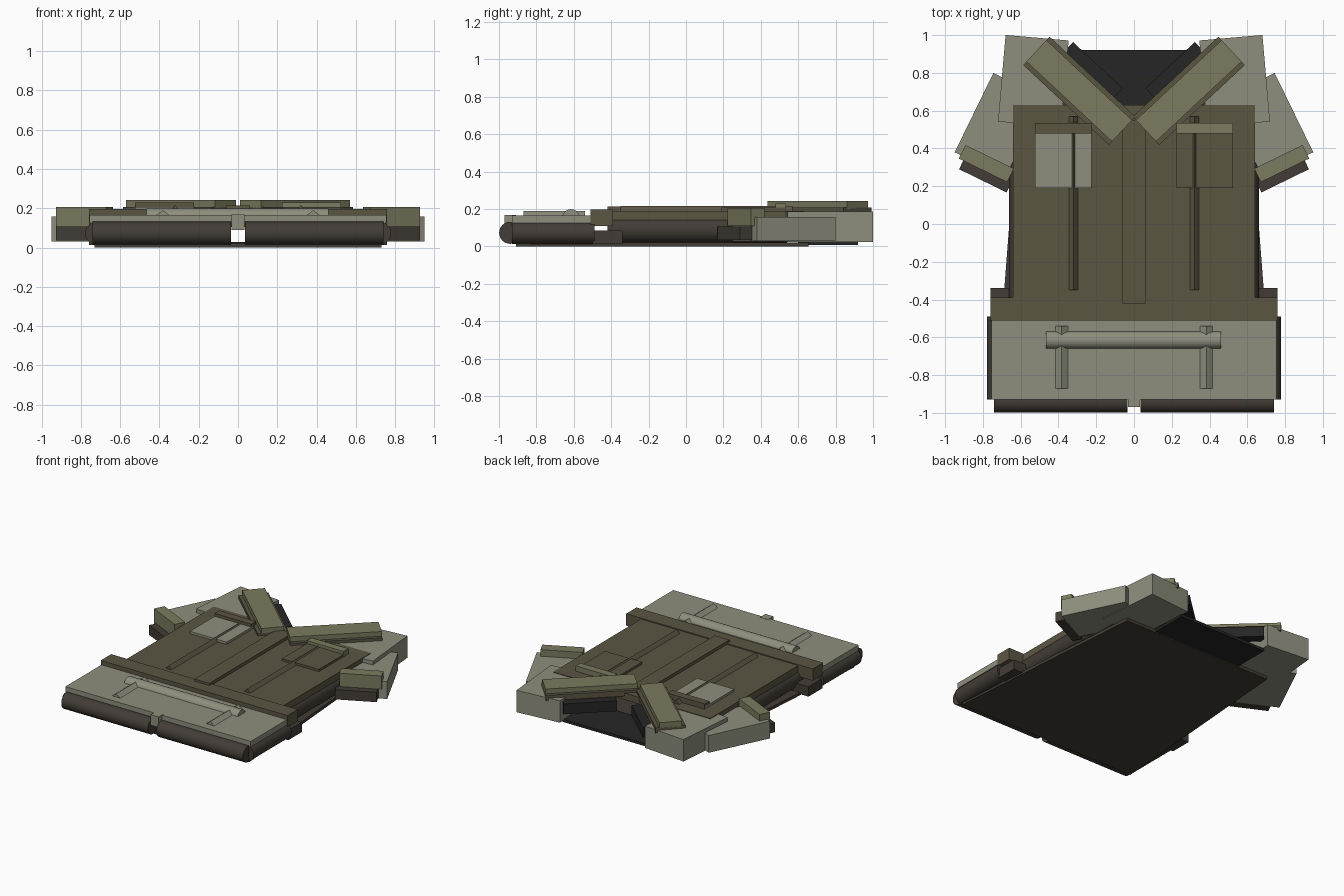
import bpy, bmesh, math
from mathutils import Vector

if "Cube" in bpy.data.objects:
    bpy.data.objects.remove(bpy.data.objects["Cube"])


def material(name, rgb):
    m = bpy.data.materials.new(name)
    m.diffuse_color = (*rgb, 1)
    m.use_nodes = True
    m.node_tree.nodes["Principled BSDF"].inputs["Base Color"].default_value = m.diffuse_color
    return m


LIGHT = material("sage", (0.27, 0.275, 0.205))
BROWN = material("brown", (0.105, 0.092, 0.055))
OLIVE = material("olive", (0.2, 0.198, 0.115))
DARK = material("dark_brown", (0.055, 0.046, 0.037))
BLACK = material("charcoal", (0.019, 0.019, 0.019))


def finish(bm, name, mat):
    bmesh.ops.recalc_face_normals(bm, faces=bm.faces)
    me = bpy.data.meshes.new(name)
    bm.to_mesh(me)
    bm.free()
    ob = bpy.data.objects.new(name, me)
    bpy.context.collection.objects.link(ob)
    me.materials.append(mat)
    return ob


def prism(name, points, depth, mat):
    """Extrude a closed profile of 3D points along a vector."""
    bm = bmesh.new()
    face = bm.faces.new([bm.verts.new(p) for p in points])
    ext = bmesh.ops.extrude_face_region(bm, geom=[face])
    verts = [v for v in ext["geom"] if isinstance(v, bmesh.types.BMVert)]
    bmesh.ops.translate(bm, verts=verts, vec=Vector(depth))
    # the start face survives extrusion unless it was removed, so close only open ends
    loops = [e for e in bm.edges if e.is_boundary]
    if loops:
        bmesh.ops.holes_fill(bm, edges=loops)
    return finish(bm, name, mat)


def slab(name, cx, cy, sx, sy, z0, z1, mat, angle=0):
    """Flat cloth block, turned about z by angle degrees."""
    a = math.radians(angle)
    c, s = math.cos(a), math.sin(a)
    pts = [(cx + x * c - y * s, cy + x * s + y * c, z0)
           for x, y in ((-sx / 2, -sy / 2), (sx / 2, -sy / 2), (sx / 2, sy / 2), (-sx / 2, sy / 2))]
    return prism(name, pts, (0, 0, z1 - z0), mat)


def roll(name, start, end, radius, mat):
    """Smooth cylinder between two points."""
    start, end = Vector(start), Vector(end)
    d = end - start
    bpy.ops.mesh.primitive_cylinder_add(vertices=32, radius=radius, depth=d.length,
                                        location=(start + end) / 2,
                                        rotation=d.to_track_quat('Z', 'Y').to_euler())
    ob = bpy.context.object
    ob.name = name
    ob.data.materials.append(mat)
    bpy.ops.object.shade_smooth_by_angle(angle=math.radians(40))


def crease(name, x, y0, y1, z0, z1, w, mat):
    prism(name, [(x - w, y0, z0), (x + w, y0, z0), (x, y0, z1)], (0, y1 - y0, 0), mat)


# back panel, slightly tapered, and inner neck lining
prism("back_panel", [(-0.73, -0.91, 0), (0.73, -0.91, 0), (0.61, 0.655, 0), (-0.61, 0.655, 0)],
      (0, 0, 0.022), DARK)
slab("neck_lining", 0, 0.76, 0.72, 0.32, 0.008, 0.028, BLACK)

# front body, belt, lower skirt panel
slab("front_body", 0, 0.085, 1.28, 1.09, 0.14, 0.19, BROWN)
slab("waist_band", 0, -0.45, 1.52, 0.12, 0.11, 0.197, BROWN)
slab("hem_panel", 0, -0.715, 1.51, 0.43, 0.125, 0.166, LIGHT)
slab("hem_tab", 0, -0.94, 0.066, 0.06, 0.09, 0.168, LIGHT)
slab("placket", 0, 0.065, 0.12, 0.97, 0.185, 0.213, BROWN)
roll("hem_fold", (-0.465, -0.615, 0.152), (0.46, -0.615, 0.152), 0.047, LIGHT)

for s, side in ((-1, "left"), (1, "right")):
    # rolled cloth edges
    roll(side + "_body_edge", (s * 0.592, -0.42, 0.09), (s * 0.592, 0.54, 0.09), 0.07, DARK)
    roll(side + "_hem_side_edge", (s * 0.72, -0.93, 0.073), (s * 0.72, -0.49, 0.073), 0.059, DARK)
    roll(side + "_hem_front_edge", (s * 0.035, -0.94, 0.073), (s * 0.74, -0.94, 0.073), 0.059, DARK)
    slab(side + "_waist_tab", s * 0.69, -0.42, 0.14, 0.16, 0.012, 0.085, DARK)

    # creases
    crease(side + "_body_crease", s * 0.32, -0.35, 0.57, 0.188, 0.216, 0.025, BROWN)
    crease(side + "_hem_crease", s * 0.383, -0.87, -0.54, 0.164, 0.19, 0.035, LIGHT)

    # chest pockets
    slab(side + "_pocket", s * 0.375, 0.36, 0.30, 0.34, 0.185, 0.207,
         LIGHT if s < 0 else BROWN)
    slab(side + "_pocket_flap", s * 0.375, 0.506, 0.30, 0.055, 0.19, 0.229,
         BROWN if s < 0 else OLIVE)

    # shoulders, sleeves and cuffs
    slab(side + "_shoulder", s * 0.533, 0.757, 0.335, 0.46, 0.025, 0.186, LIGHT, s * 5)
    slab(side + "_sleeve", s * 0.712, 0.524, 0.30, 0.467, 0.03, 0.157, LIGHT, s * 26)
    slab(side + "_cuff", s * 0.782, 0.32, 0.285, 0.08, 0.108, 0.206, OLIVE, s * 26)
    slab(side + "_cuff_lining", s * 0.785, 0.26, 0.28, 0.07, 0.035, 0.107, DARK, s * 26)

    # collar
    slab(side + "_collar_base", s * 0.29, 0.705, 0.62, 0.205, 0.167, 0.207, BROWN, s * 43)
    slab(side + "_collar", s * 0.29, 0.705, 0.62, 0.155, 0.2, 0.242, OLIVE, s * 43)
    slab(side + "_inner_collar", s * 0.215, 0.815, 0.36, 0.07, 0.09, 0.166, BLACK, s * 43)
